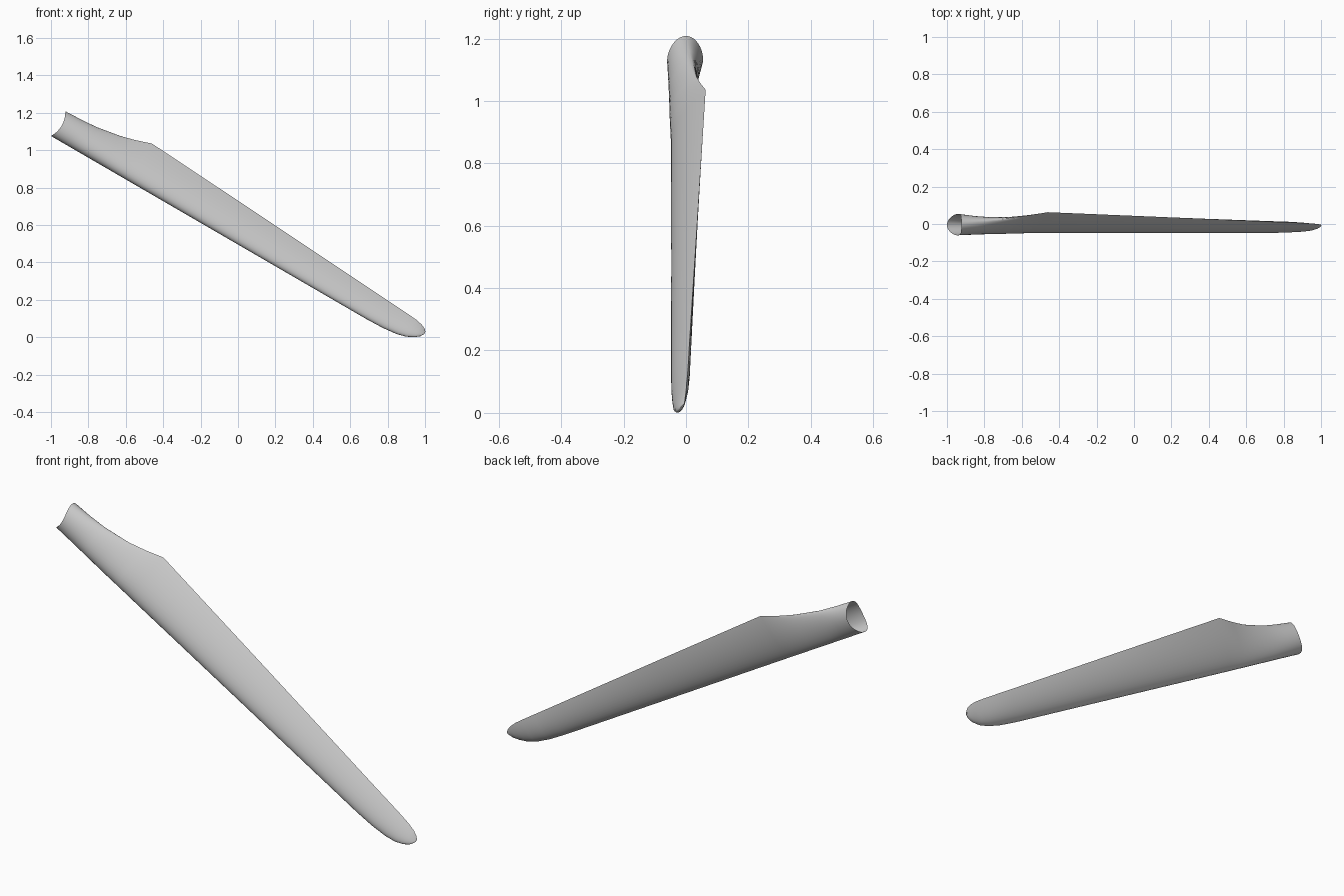
import bpy, bmesh, math
from mathutils import Vector

cube = bpy.data.objects.get("Cube")
if cube:
    bpy.data.objects.remove(cube, do_unlink=True)

# Blade frame: span runs down to the right, chord runs up from the leading edge
ROOT = Vector((-1, 0, 1.076))
SPAN = Vector((0.865, 0, -0.502))
CHORD = Vector((0.502, 0, 0.865))
DEPTH = Vector((0, 1, 0))
SIDES = 40
SHOULDER = 0.487

# span, leading edge, trailing edge, leading y, trailing y, front bulge, back bulge
STATIONS = [
    (0, 0, .153, -.005, 0, .058, .057),
    (.1, 0, .157, -.005, .01, .06, .042),
    (.19, 0, .164, -.006, .02, .06, .03),
    (.32, 0, .186, -.01, .034, .057, .024),
    (.4, 0, .207, -.012, .048, .055, .022),
    (SHOULDER, 0, .236, -.015, .063, .053, .022),
    (1.2, 0, .193, -.022, .038, .04, .024),
    (1.95, 0, .146, -.03, .011, .028, .025),
    (2.05, .003, .14, -.03, .008, .026, .024),
    (2.13, .012, .135, -.03, .005, .022, .021),
    (2.18, .025, .131, -.03, .002, .018, .017),
    (2.22, .045, .123, -.028, 0, .013, .013),
    (2.245, .065, .112, -.022, -.003, .008, .008),
    (2.257, .085, .1, -.015, -.005, .003, .003),
]


def section(bm, s, lead, trail, y_lead, y_trail, front, back):
    """Ring that blends from a round tube to an aerofoil."""
    blend = min(1, s / SHOULDER)
    blend = blend * blend * (3 - 2 * blend)
    ring = []
    for i in range(SIDES):
        a = math.tau * i / SIDES
        u = (1 - math.cos(a)) / 2
        tube = abs(math.sin(a))
        foil = 2.6 * math.sqrt(u) * (1 - u)
        bulge = tube + (foil - tube) * blend
        y = y_lead + (y_trail - y_lead) * u
        y += -front * bulge if i < SIDES / 2 else back * bulge
        # The root edge is scooped to sit against a round hub
        scoop = 0.088 * u * (1 - u) if s == 0 else 0
        t = lead + (trail - lead) * u
        ring.append(bm.verts.new(
            ROOT + SPAN * (s + scoop) + CHORD * t + DEPTH * y))
    return ring


# Skin between the sections, open at the root and closed at the tip
bm = bmesh.new()
rings = [section(bm, *station) for station in STATIONS]
for a, b in zip(rings, rings[1:]):
    for i in range(SIDES):
        j = (i + 1) % SIDES
        bm.faces.new((a[i], a[j], b[j], b[i]))
bm.faces.new(rings[-1])
bmesh.ops.recalc_face_normals(bm, faces=bm.faces)
mesh = bpy.data.meshes.new("rotor_blade")
bm.to_mesh(mesh)
bm.free()

blade = bpy.data.objects.new("rotor_blade", mesh)
bpy.context.collection.objects.link(blade)

# Plain light grey finish
grey = bpy.data.materials.new("light_grey")
grey.use_nodes = True
colour = (0.6, 0.6, 0.6, 1)
grey.diffuse_color = colour
grey.node_tree.nodes["Principled BSDF"].inputs["Base Color"].default_value = colour
mesh.materials.append(grey)

bpy.ops.object.select_all(action="DESELECT")
blade.select_set(True)
bpy.context.view_layer.objects.active = blade
bpy.ops.object.shade_smooth_by_angle(angle=math.radians(40))
